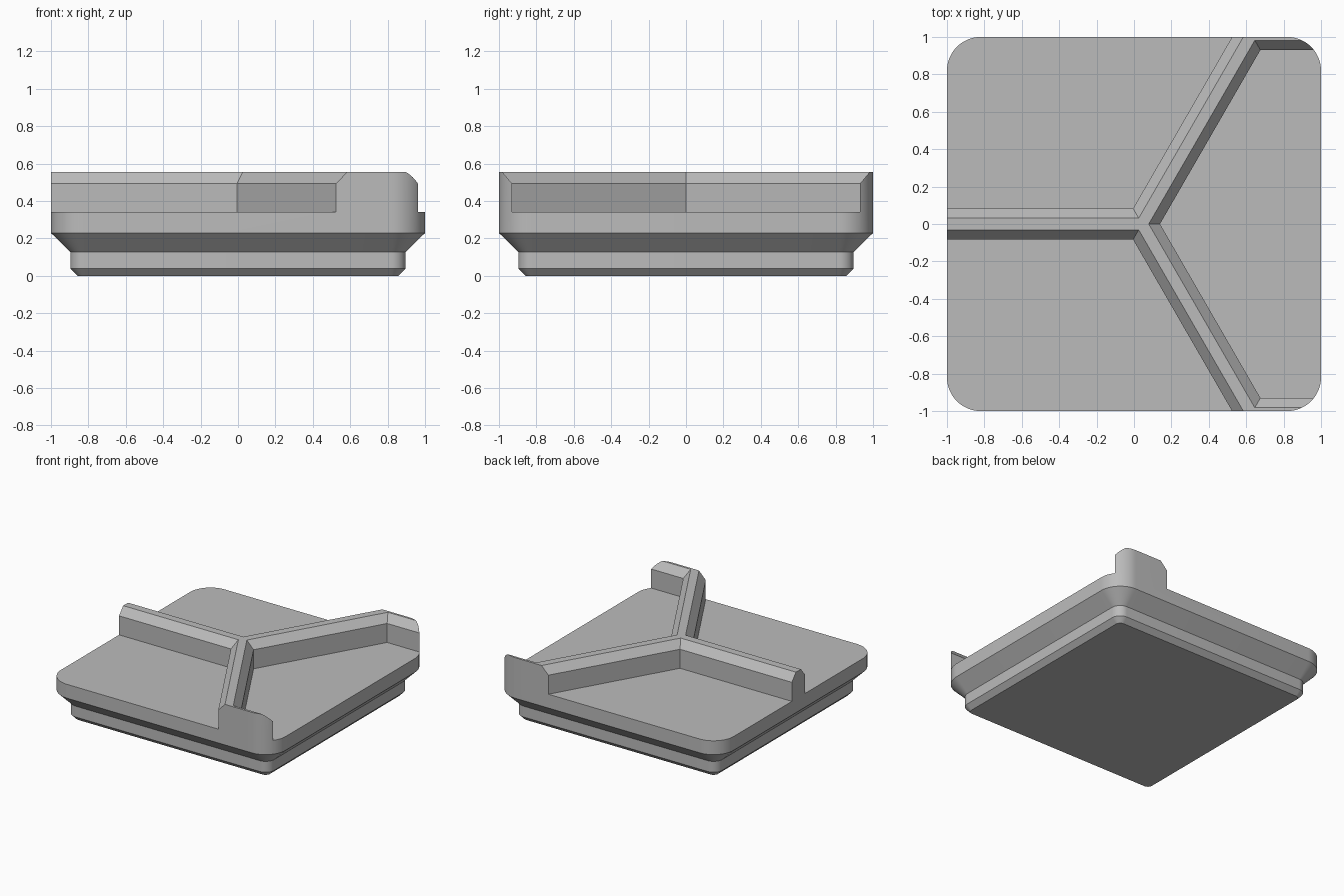
import bpy
import bmesh
from math import cos, sin, tan, pi, radians

cube = bpy.data.objects.get("Cube")
if cube:
    bpy.data.objects.remove(cube, do_unlink=True)

FLOOR, BEVEL, TOP = 0.34, 0.493, 0.555   # pocket floor, bevel start, rim
HUB = 0.043                              # x where the three dividers meet
WIDE, THIN = 0.083, 0.031                # divider half widths below and above the bevel
S, T = sin(radians(60)), tan(radians(60))

grey = bpy.data.materials.new("plain grey")
grey.use_nodes = True
grey.diffuse_color = (0.5, 0.5, 0.5, 1)
grey.node_tree.nodes["Principled BSDF"].inputs["Base Color"].default_value = (0.5, 0.5, 0.5, 1)


def loft(name, rings):
    """Solid made by bridging closed rings of (x, y) at given heights."""
    bm = bmesh.new()
    loops = [[bm.verts.new((x, y, z)) for x, y in pts] for z, pts in rings]
    n = len(loops[0])
    for low, high in zip(loops, loops[1:]):
        for i in range(n):
            j = (i + 1) % n
            bm.faces.new((low[i], low[j], high[j], high[i]))
    bm.faces.new(loops[0][::-1])
    bm.faces.new(loops[-1])
    bmesh.ops.recalc_face_normals(bm, faces=bm.faces)
    mesh = bpy.data.meshes.new(name)
    bm.to_mesh(mesh)
    bm.free()
    obj = bpy.data.objects.new(name, mesh)
    obj.data.materials.append(grey)
    bpy.context.collection.objects.link(obj)
    return obj


def rounded_square(half, radius, steps=16):
    pts = []
    for k, (sx, sy) in enumerate(((1, 1), (-1, 1), (-1, -1), (1, -1))):
        for i in range(steps + 1):
            a = (k + i / steps) * pi / 2
            pts.append((sx * (half - radius) + radius * cos(a),
                        sy * (half - radius) + radius * sin(a)))
    return pts


def side_pocket(w, side):
    """Open corner pocket between the straight and a slanted divider."""
    x = HUB - w / T
    far = 1.4
    return [(x, side * w), (x + (far - w) / T, side * far), (-far, side * far), (-far, side * w)]


def end_pocket(w):
    """Pocket between the slanted dividers, open towards +x."""
    x = HUB + w / S
    y = 0.93 + WIDE - w
    return [(x, 0), (x + y / T, -y), (1.4, -y), (1.4, y), (x + y / T, y)]


# Stepped foot and body
tray = loft("divided_tray", [
    (0, rounded_square(0.858, 0.039)),
    (0.039, rounded_square(0.896, 0.077)),
    (0.126, rounded_square(0.896, 0.077)),
    (0.229, rounded_square(1, 0.181)),
    (TOP, rounded_square(1, 0.181))])

# Three pockets, leaving the bevelled dividers
shapes = {
    "back_pocket": lambda w: side_pocket(w, 1),
    "front_pocket": lambda w: side_pocket(w, -1),
    "left_pocket": end_pocket,
}
cutters = []
for name, shape in shapes.items():
    cutter = loft(name, [(FLOOR, shape(WIDE)), (BEVEL, shape(WIDE)),
                         (TOP, shape(THIN)), (TOP + 0.1, shape(THIN))])
    cutter.hide_render = True
    cutters.append(cutter)
    cut = tray.modifiers.new(name, "BOOLEAN")
    cut.operation = "DIFFERENCE"
    cut.solver = "EXACT"
    cut.object = cutter

# Apply the cuts and remove the helpers
bpy.ops.object.select_all(action="DESELECT")
tray.select_set(True)
bpy.context.view_layer.objects.active = tray
for name in shapes:
    bpy.ops.object.modifier_apply(modifier=name)
for cutter in cutters:
    bpy.data.objects.remove(cutter, do_unlink=True)
bpy.ops.object.shade_smooth_by_angle(angle=radians(30))
